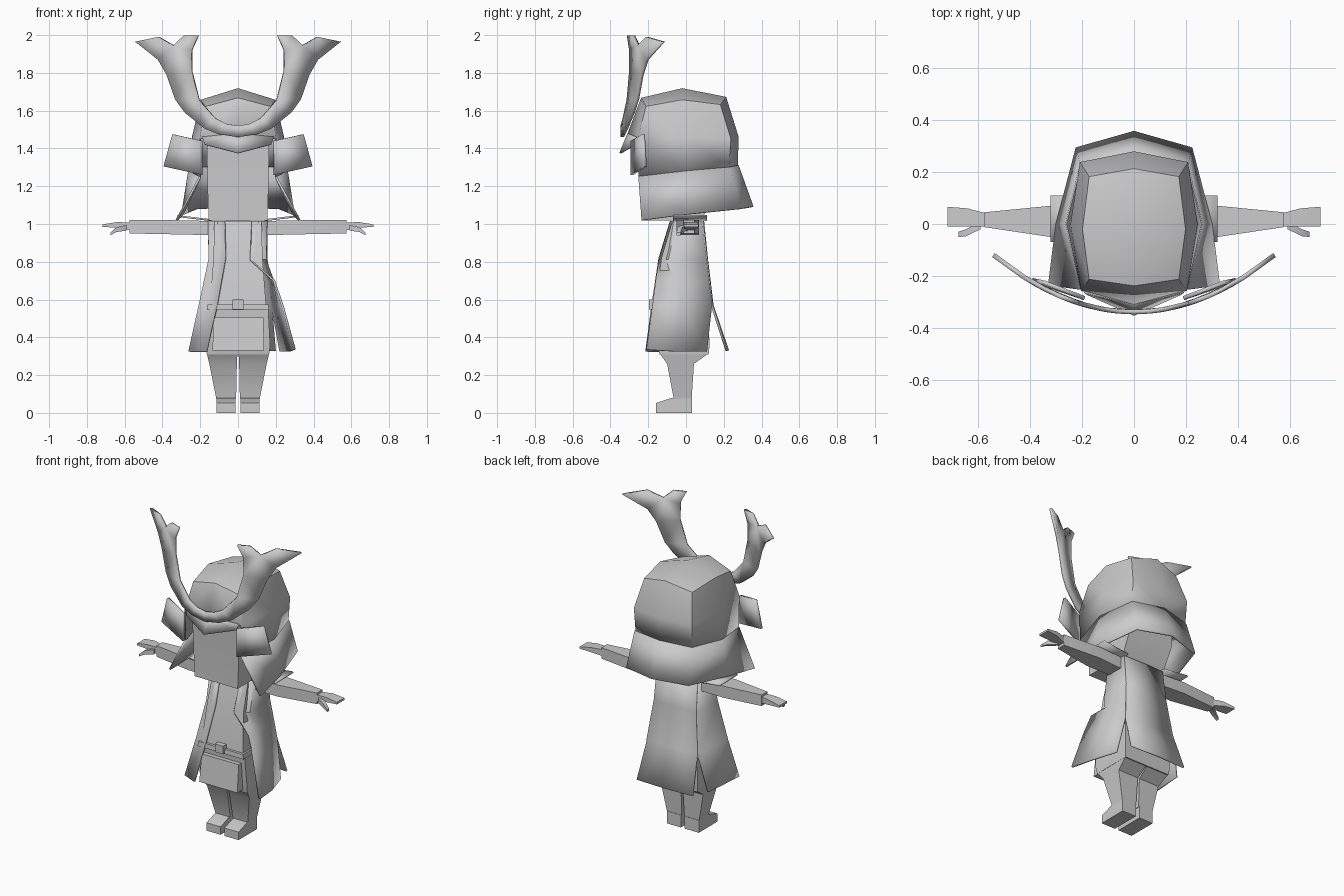
import bpy, bmesh
from mathutils import Vector

grey = bpy.data.materials.new("plain_grey")
grey.diffuse_color = (0.6, 0.6, 0.6, 1)


def make(name, verts, faces, thick=0, mirror=False, angle=30):
    """Mesh object, optionally mirrored in x and thickened."""
    bm = bmesh.new()
    vs = [bm.verts.new(v) for v in verts]
    for f in faces:
        bm.faces.new([vs[i] for i in f])
    bmesh.ops.recalc_face_normals(bm, faces=bm.faces)
    me = bpy.data.meshes.new(name)
    bm.to_mesh(me)
    bm.free()
    ob = bpy.data.objects.new(name, me)
    bpy.context.collection.objects.link(ob)
    me.materials.append(grey)
    if mirror:
        m = ob.modifiers.new("mirror", 'MIRROR')
        m.merge_threshold = 0.001
    if thick:
        s = ob.modifiers.new("solid", 'SOLIDIFY')
        s.thickness, s.offset = thick, 0
    bpy.ops.object.select_all(action='DESELECT')
    ob.select_set(True)
    bpy.context.view_layer.objects.active = ob
    bpy.ops.object.shade_smooth_by_angle(angle=angle * 0.01745)
    return ob


def sheet(name, rows, thick=0.012, mirror=False):
    """Open cloth or plate spanned by rows of points."""
    n = len(rows[0])
    faces = [(r * n + c, r * n + c + 1, (r + 1) * n + c + 1, (r + 1) * n + c)
             for r in range(len(rows) - 1) for c in range(n - 1)]
    return make(name, [p for r in rows for p in r], faces, thick, mirror)


def loft(name, rings, mirror=False):
    """Closed solid through rings of points."""
    n, k = len(rings[0]), len(rings)
    faces = [(r * n + c, r * n + (c + 1) % n, (r + 1) * n + (c + 1) % n, (r + 1) * n + c)
             for r in range(k - 1) for c in range(n)]
    faces += [tuple(range(n)), tuple(range((k - 1) * n, k * n))]
    return make(name, [p for r in rings for p in r], faces, 0, mirror)


def rect(x0, x1, y0, y1, z):
    return [(x0, y0, z), (x1, y0, z), (x1, y1, z), (x0, y1, z)]


def xrect(x, y0, y1, z0, z1):
    return [(x, y0, z0), (x, y1, z0), (x, y1, z1), (x, y0, z1)]


def box(name, x0, x1, y0, y1, z0, z1, mirror=False):
    return loft(name, [rect(x0, x1, y0, y1, z0), rect(x0, x1, y0, y1, z1)], mirror)


# Helmet: faceted bowl from apex to rim, open below the brow
top = [(0, -.235, 1.665), (.17, -.21, 1.62), (.195, -.02, 1.655), (.17, .18, 1.63), (0, .21, 1.67)]
mid = [(0, -.305, 1.48), (.2, -.255, 1.45), (.24, 0, 1.46), (.205, .235, 1.45), (0, .275, 1.46)]
rim = [(.2, -.25, 1.25), (.255, 0, 1.28), (.2, .225, 1.30), (0, .27, 1.31)]
bowl = [(i, i + 1, i + 6, i + 5) for i in range(4)]
bowl += [(6 + i, 7 + i, 11 + i, 10 + i) for i in range(3)]
bowl += [(0, 1, 2, 14), (2, 3, 4, 14)]
make("helmet_bowl", top + mid + rim + [(0, -.02, 1.715)], bowl, 0.008, True)

# Pointed brow brim
sheet("brim", [[(0, -.305, 1.48), (.19, -.26, 1.46)],
               [(0, -.348, 1.375), (.175, -.27, 1.42)]], 0.01, True)

# Flared neck guard, open in front
sheet("neck_guard", [[(.2, -.252, 1.25), (.258, 0, 1.28), (.203, .228, 1.30), (0, .273, 1.31)],
                     [(.325, -.235, 1.02), (.295, 0, 1.05), (.22, .29, 1.08), (0, .352, 1.09)]],
      0.012, True)

# Turned-back side plates of the helmet
sheet("ear_plate", [[(.19, -.285, 1.44), (.345, -.225, 1.475)],
                    [(.19, -.285, 1.26), (.392, -.215, 1.305)]], 0.016, True)

# Crest: flat antler outline bent round the brow
crest = [(0, 1.46), (.10, 1.475), (.175, 1.505), (.28, 1.59), (.33, 1.66), (.375, 1.79),
         (.42, 1.87), (.54, 1.965), (.42, 1.99), (.34, 1.945), (.285, 1.997), (.21, 1.997),
         (.245, 1.92), (.245, 1.81), (.205, 1.655), (.12, 1.56), (.06, 1.53), (0, 1.52)]
strip = [(0, 1, 16, 17), (1, 2, 15, 16), (2, 3, 14, 15), (3, 4, 14), (4, 5, 13, 14),
         (5, 6, 9, 13), (6, 7, 8, 9), (9, 10, 12, 13), (10, 11, 12)]
make("crest", [(x, -.338 + .75 * x * x, z) for x, z in crest], strip, 0.018, True)

# Masked head and neck
loft("head", [rect(-.155, .155, -.225, .08, 1.018), rect(-.16, .16, -.225, .15, 1.15),
              rect(-.165, .165, -.235, .17, 1.43)])
box("neck", -.06, .06, -.05, .07, .96, 1.04)

# Shoulder plates
sheet("shoulder_plate", [[(.14, -.07, 1.02), (.32, -.07, 1.042)],
                         [(.14, .11, 1.02), (.32, .11, 1.042)]], 0.01, True)

# Arms, hands and thumbs
loft("arm", [xrect(.11, -.04, .06, .94, 1.015), xrect(.32, -.05, .07, .945, 1.02),
             xrect(.575, -.012, .045, .95, 1.022)], True)
loft("hand", [xrect(.565, -.01, .04, .965, 1.008), xrect(.64, -.01, .06, .98, 1.01),
              xrect(.717, -.01, .066, .985, .998)], True)
loft("thumb", [xrect(.59, -.02, .01, .965, .995), xrect(.645, -.047, -.02, .957, .982),
               xrect(.675, -.05, -.03, .94, .955)], True)

# Shirt under the coat
loft("shirt", [rect(-.15, .15, -.165, .11, .55), rect(-.13, .13, -.13, .09, .82),
               rect(-.125, .125, -.072, .08, 1.015)])

# Coat back, flaring into a loose tail
sheet("coat_back", [[(0, .09, 1.015), (.145, .085, 1.015)], [(0, .11, .82), (.15, .108, .82)],
                    [(0, .14, .57), (.18, .137, .57)], [(0, .222, .33), (.2, .215, .33)]],
      0.012, True)

# Closed left coat side and swept-open right coat side
sheet("coat_left", [
    [(-.07, -.08, 1.015), (-.155, -.05, 1.015), (-.145, .085, 1.015)],
    [(-.065, -.14, .82), (-.15, -.10, .82), (-.15, .108, .82)],
    [(-.11, -.178, .57), (-.203, -.13, .57), (-.18, .137, .57)],
    [(-.165, -.21, .325), (-.258, -.17, .325), (-.235, .11, .325)]])
sheet("coat_right", [
    [(.075, -.08, 1.015), (.15, -.05, 1.015), (.145, .085, 1.015)],
    [(.066, -.14, .81), (.145, -.09, .81), (.15, .108, .82)],
    [(.19, -.16, .70), (.185, -.04, .70), (.165, .122, .70)],
    [(.235, -.178, .57), (.215, -.03, .57), (.18, .137, .57)],
    [(.3, -.21, .335), (.275, -.05, .325), (.225, .11, .325)]])

# Belt, buckle and front pouch
loft("belt", [rect(-.165, .165, -.18, .12, .545), rect(-.16, .16, -.178, .12, .575)])
box("buckle", -.03, .03, -.195, -.16, .548, .6)
loft("pouch", [rect(-.135, .138, -.205, -.13, .33), rect(-.13, .135, -.185, -.13, .505)])

# Baggy trousers: hips, then tapering legs
loft("hips", [rect(-.165, .165, -.14, .12, .31), rect(-.17, .17, -.15, .125, .36),
              rect(-.16, .16, -.16, .115, .55)])
loft("leg", [rect(.01, .115, -.065, .03, .075), rect(.006, .152, -.10, .042, .26),
             rect(.003, .165, -.14, .12, .315)], True)

# Boots with sloping toes
side = [(-.158, 0), (-.158, .052), (-.075, .08), (.033, .08), (.033, 0)]
loft("boot", [[(x, y, z) for y, z in side] for x in (.014, .115)], True)
